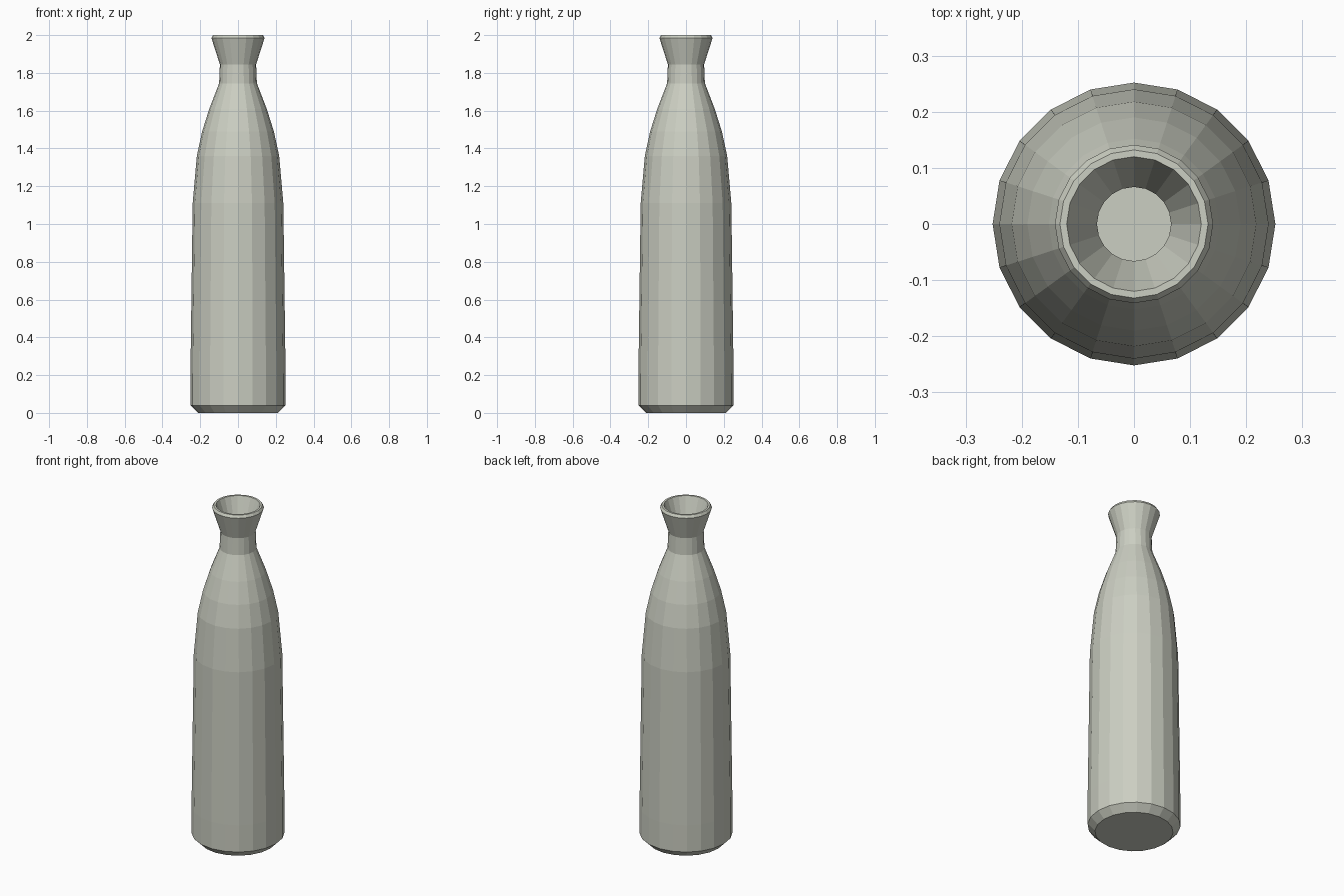
import bpy, bmesh, math

cube = bpy.data.objects.get("Cube")
if cube:
    bpy.data.objects.remove(cube, do_unlink=True)

SIDES = 20

# Single glazed ceramic colour
glaze = bpy.data.materials.new("pale_grey_glaze")
glaze.use_nodes = True
COLOUR = (0.60, 0.62, 0.54, 1)
glaze.diffuse_color = COLOUR
glaze.node_tree.nodes["Principled BSDF"].inputs["Base Color"].default_value = COLOUR

# Outside of the bottle, from foot to lip (radius, height)
outer = [(0.212, 0), (0.252, 0.04), (0.252, 0.2), (0.24, 1.11), (0.218, 1.36),
         (0.19, 1.49), (0.152, 1.61), (0.1, 1.745), (0.096, 1.845),
         (0.141, 1.985), (0.132, 2.0)]
# Inside, from lip down to the floor
inner = [(0.12, 2.0), (0.066, 1.845), (0.068, 1.735), (0.12, 1.6),
         (0.188, 1.36), (0.21, 1.11), (0.22, 0.05)]


def lathe(name, profile, material):
    """Revolve a profile into flat facets and close both ends."""
    bm = bmesh.new()
    rings = []
    for r, z in profile:
        angles = [math.tau * i / SIDES for i in range(SIDES)]
        rings.append([bm.verts.new((r * math.cos(a), r * math.sin(a), z)) for a in angles])
    for low, high in zip(rings, rings[1:]):
        for i in range(SIDES):
            j = (i + 1) % SIDES
            bm.faces.new((low[i], low[j], high[j], high[i]))
    bm.faces.new(rings[0][::-1])
    bm.faces.new(rings[-1])
    mesh = bpy.data.meshes.new(name)
    bm.to_mesh(mesh)
    bm.free()
    mesh.materials.append(material)
    obj = bpy.data.objects.new(name, mesh)
    bpy.context.collection.objects.link(obj)
    return obj


# Hollow bottle with a flared mouth
lathe("bottle", outer + inner, glaze)
